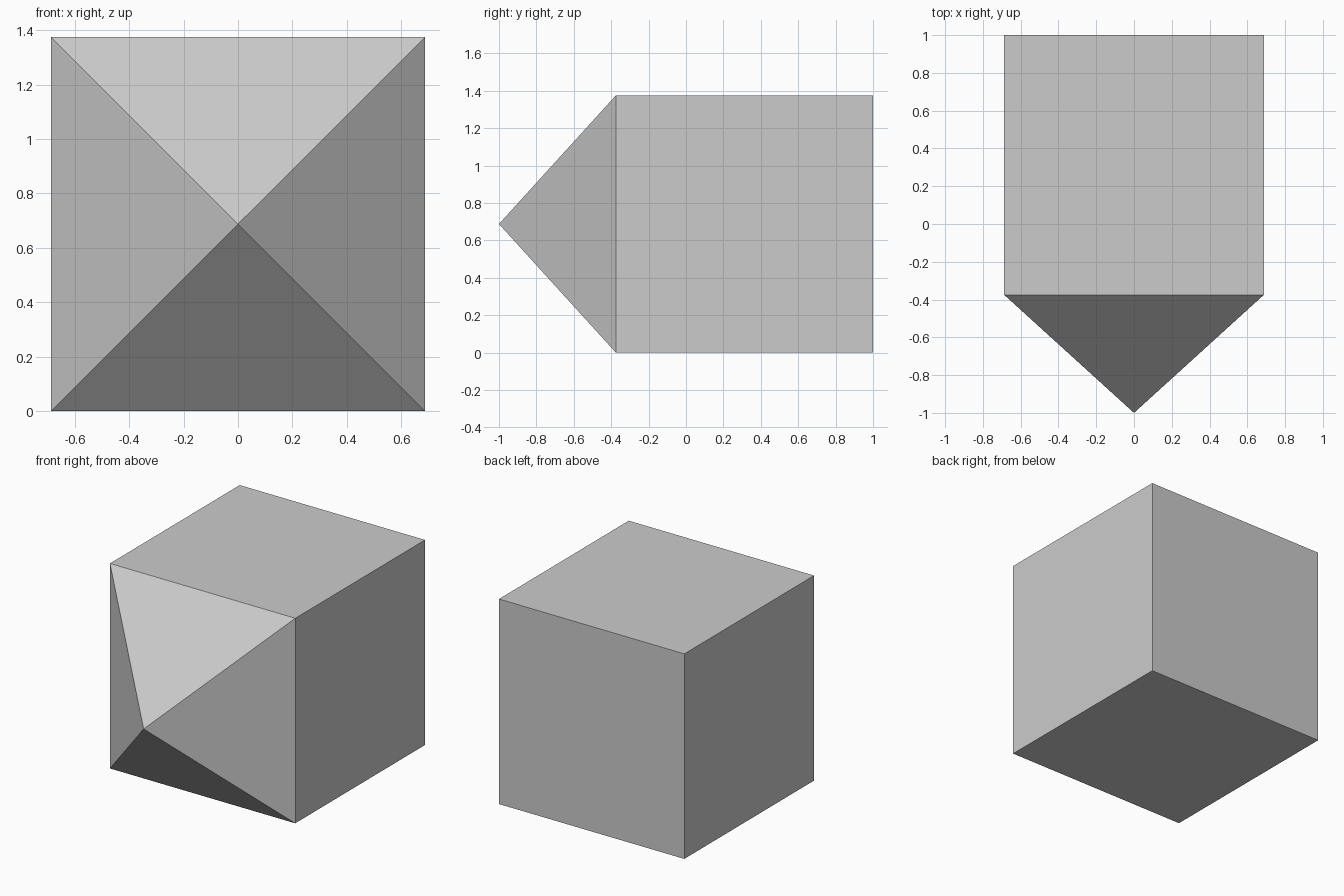
import bpy
import bmesh
from mathutils import Matrix, Vector

if "Cube" in bpy.data.objects:
    bpy.data.objects.remove(bpy.data.objects["Cube"])

SIDE = 1.375      # cube edge length
POINT = 0.625     # how far the front point sticks out

bm = bmesh.new()

# Cube body, back face at y = 1
centre = Vector((0, 1 - SIDE / 2, SIDE / 2))
bmesh.ops.create_cube(bm, size=SIDE, matrix=Matrix.Translation(centre))

# Front face raised into a four-sided point
bm.normal_update()
front = min(bm.faces, key=lambda f: f.calc_center_median().y)
poked = bmesh.ops.poke(bm, faces=[front])
poked["verts"][0].co.y -= POINT
bmesh.ops.recalc_face_normals(bm, faces=bm.faces)

mesh = bpy.data.meshes.new("pointed_block")
bm.to_mesh(mesh)
bm.free()
block = bpy.data.objects.new("pointed_block", mesh)
bpy.context.collection.objects.link(block)
